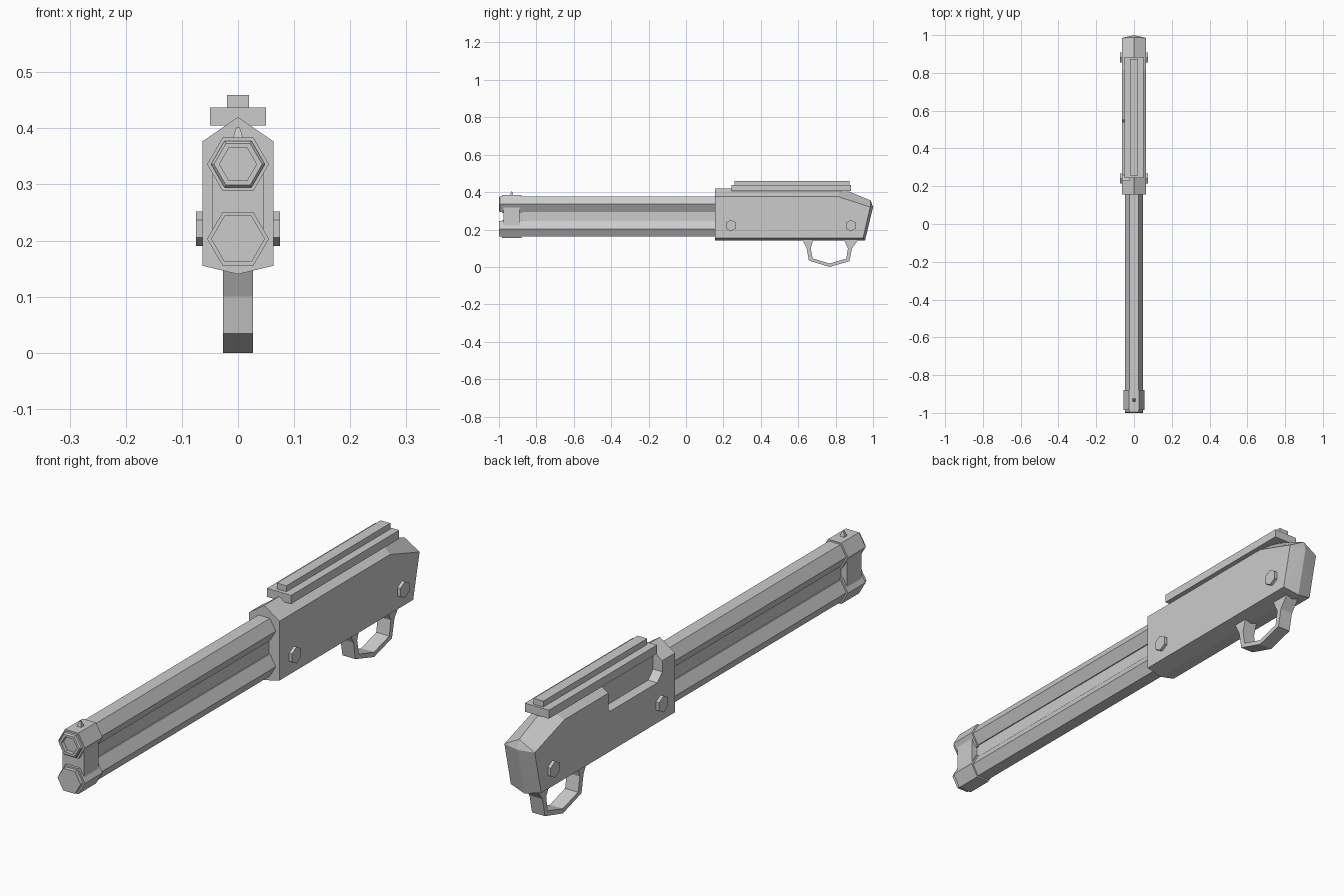
import bpy, bmesh
from math import cos, sin, pi

if "Cube" in bpy.data.objects:
    bpy.data.objects.remove(bpy.data.objects["Cube"])


def make(name, bm):
    bmesh.ops.recalc_face_normals(bm, faces=bm.faces)
    me = bpy.data.meshes.new(name)
    bm.to_mesh(me)
    bm.free()
    ob = bpy.data.objects.new(name, me)
    bpy.context.collection.objects.link(ob)
    return ob


def loft(name, rings, cap_end=True, tip=None):
    """Skin a list of equal-length point rings; optional fan to a tip."""
    bm = bmesh.new()
    vs = [[bm.verts.new(p) for p in r] for r in rings]
    n = len(vs[0])
    for a, b in zip(vs, vs[1:]):
        for i in range(n):
            j = (i + 1) % n
            bm.faces.new((a[i], a[j], b[j], b[i]))
    bm.faces.new(vs[0])
    if tip:
        t = bm.verts.new(tip)
        for i in range(n):
            bm.faces.new((vs[-1][i], vs[-1][(i + 1) % n], t))
    elif cap_end:
        bm.faces.new(vs[-1])
    return make(name, bm)


def box(name, x0, x1, y0, y1, z0, z1):
    return loft(name, [[(x0, y, z0), (x1, y, z0), (x1, y, z1), (x0, y, z1)] for y in (y0, y1)])


def hex_ring(r, y, z):
    return [(r * cos(i * pi / 3), y, z + r * sin(i * pi / 3)) for i in range(6)]


def side_prism(name, profile, x0, x1):
    """Extrude a (y, z) profile across x."""
    return loft(name, [[(x, y, z) for y, z in profile] for x in (x0, x1)])


BARREL_Z, TUBE_Z = 0.336, 0.203

# Barrel with recessed bore, and magazine tube below it
loft("barrel", [hex_ring(r, y, BARREL_Z) for r, y in
                ((0.048, 0.2), (0.048, -0.995), (0.043, -1.0), (0.033, -1.0), (0.033, -0.96))])
loft("magazine_tube", [hex_ring(r, y, TUBE_Z) for r, y in
                       ((0.048, 0.2), (0.048, -1.0))])
box("barrel_web", -0.02, 0.02, -0.9, 0.2, 0.235, 0.305)

# Muzzle clamp: two hexagonal collars and a spacer
for name, z in (("upper_collar", BARREL_Z), ("lower_collar", TUBE_Z)):
    loft(name, [hex_ring(0.055, y, z) for y in (-0.985, -0.88)])
box("clamp_spacer", -0.045, 0.045, -0.975, -0.89, TUBE_Z, BARREL_Z)

# Front sight: small tapered block
loft("front_sight", [[(sx * w, -0.932 + sy * w, z) for sx, sy in
                      ((-1, -1), (1, -1), (1, 1), (-1, 1))]
                     for w, z in ((0.01, 0.38), (0.003, 0.402))])

# Receiver body with ridged roof, keel and sloping rear


def section(top, shoulder, low, keel):
    w = 0.063
    return [(0, *top), (w, *shoulder), (w, *low), (0, *keel), (-w, *low), (-w, *shoulder)]


receiver = loft("receiver", [
    section((0.155, 0.42), (0.155, 0.377), (0.155, 0.155), (0.155, 0.14)),
    section((0.83, 0.42), (0.81, 0.377), (0.81, 0.155), (0.83, 0.14)),
    section((0.988, 0.355), (0.985, 0.32), (0.947, 0.155), (0.957, 0.14))],
    tip=(0, 1.0, 0.32))

# Ejection port cut into the left side
cutter = side_prism("port_cutter", [(0.23, 0.45), (0.23, 0.335), (0.26, 0.305),
                                    (0.54, 0.305), (0.55, 0.315), (0.55, 0.45)], -0.1, -0.025)
cutter.hide_render = True
mod = receiver.modifiers.new("port", 'BOOLEAN')
mod.operation = 'DIFFERENCE'
mod.solver = 'EXACT'
mod.object = cutter
bpy.context.view_layer.objects.active = receiver
bpy.ops.object.modifier_apply(modifier=mod.name)
bpy.data.objects.remove(cutter)

# Top rail
box("rail_base", -0.05, 0.05, 0.243, 0.883, 0.405, 0.437)
box("rail_top", -0.02, 0.02, 0.258, 0.873, 0.43, 0.459)

# Hexagonal cross pins
for name, y in (("front_pin", 0.24), ("rear_pin", 0.881)):
    side_prism(name, [(y + 0.031 * sin(i * pi / 3), 0.221 + 0.031 * cos(i * pi / 3))
                      for i in range(6)], -0.075, 0.075)

# Trigger guard: strip between outer and inner outlines
outer = [(0.62, 0.15), (0.645, 0.1), (0.657, 0.034), (0.767, 0), (0.873, 0.03), (0.888, 0.1), (0.925, 0.15)]
inner = [(0.682, 0.15), (0.667, 0.1), (0.677, 0.045), (0.767, 0.018), (0.857, 0.044), (0.866, 0.1), (0.842, 0.15)]
loft("trigger_guard", [[(-0.027, *o), (0.027, *o), (0.027, *i), (-0.027, *i)]
                       for o, i in zip(outer, inner)])
